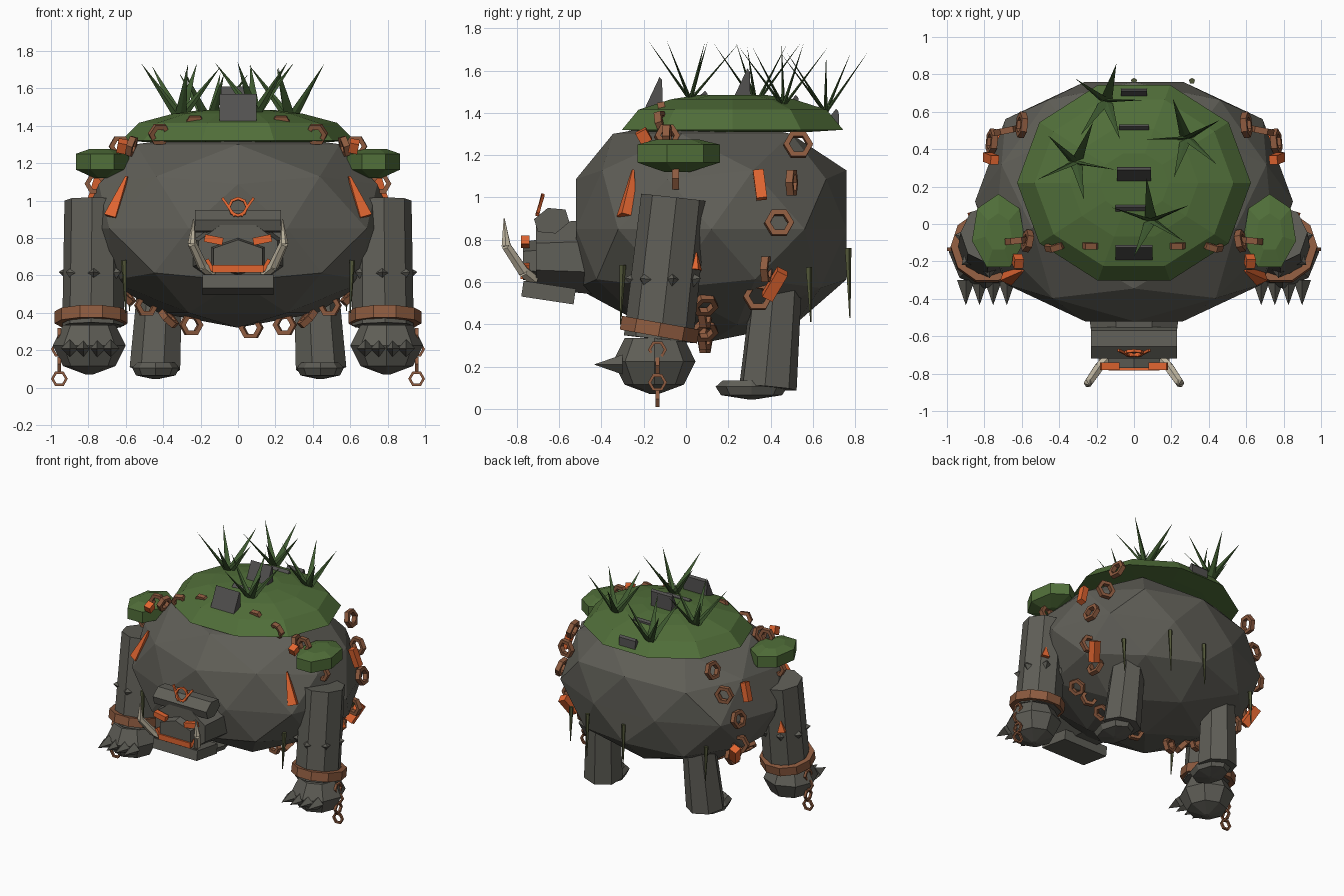
import bpy, bmesh, math, random
from mathutils import Vector, Matrix, Euler

if "Cube" in bpy.data.objects:
    bpy.data.objects.remove(bpy.data.objects["Cube"])

random.seed(4)


def material(name, rgb):
    m = bpy.data.materials.new(name)
    m.diffuse_color = (*rgb, 1)
    m.use_nodes = True
    m.node_tree.nodes["Principled BSDF"].inputs["Base Color"].default_value = m.diffuse_color
    return m


STONE = material("stone grey", (0.115, 0.112, 0.095))
SLATE = material("dark slate", (0.085, 0.082, 0.080))
MOSS = material("moss green", (0.083, 0.16, 0.042))
GRASS = material("grass green", (0.05, 0.105, 0.03))
VINE = material("vine olive", (0.085, 0.095, 0.04))
COPPER = material("rusty copper", (0.27, 0.105, 0.05))
GLOW = material("glowing orange", (0.75, 0.13, 0.03))
BONE = material("tusk bone", (0.55, 0.49, 0.37))


def finish(name, bm, mat, matrix=Matrix()):
    bm.transform(matrix)
    bmesh.ops.recalc_face_normals(bm, faces=bm.faces)
    me = bpy.data.meshes.new(name)
    bm.to_mesh(me)
    bm.free()
    me.materials.append(mat)
    ob = bpy.data.objects.new(name, me)
    bpy.context.collection.objects.link(ob)
    return ob


def place(loc, rot=(0, 0, 0), scale=(1, 1, 1)):
    return Matrix.LocRotScale(Vector(loc), Euler(rot), Vector(scale))


def facing(loc, normal):
    return Matrix.LocRotScale(Vector(loc), Vector(normal).to_track_quat('Z', 'Y'), None)


def stack(name, loc, rx, ry, levels, n, mat, turn=0.0):
    """Faceted lump from stacked polygons; levels are (height, radius factor)."""
    bm = bmesh.new()
    loops = [[bm.verts.new((rx * f * math.cos(turn + 2 * math.pi * i / n),
                            ry * f * math.sin(turn + 2 * math.pi * i / n), z))
              for i in range(n)] for z, f in levels]
    for p, q in zip(loops, loops[1:]):
        for i in range(n):
            j = (i + 1) % n
            bm.faces.new((p[i], p[j], q[j], q[i]))
    bm.faces.new(loops[0])
    bm.faces.new(loops[-1])
    return finish(name, bm, mat, place(loc))


def box(name, loc, dims, mat, rot=(0, 0, 0)):
    bm = bmesh.new()
    bmesh.ops.create_cube(bm, size=1)
    return finish(name, bm, mat, place(loc, rot, dims))


def limb(name, a, b, r1, r2, n, mat):
    """Tapered prism from a to b."""
    a, b = Vector(a), Vector(b)
    bm = bmesh.new()
    bmesh.ops.create_cone(bm, cap_ends=True, segments=n, radius1=r1, radius2=r2,
                          depth=(b - a).length)
    return finish(name, bm, mat, facing((a + b) / 2, b - a))


def ring(name, loc, normal, radius, thick, high, n, mat):
    """Polygonal ring with a square section."""
    bm = bmesh.new()
    loops = []
    for i in range(n):
        t = 2 * math.pi * i / n
        loops.append([bm.verts.new((r * math.cos(t), r * math.sin(t), z))
                      for r, z in ((radius, -high), (radius, high),
                                   (radius - thick, high), (radius - thick, -high))])
    for i in range(n):
        p, q = loops[i], loops[(i + 1) % n]
        for j in range(4):
            k = (j + 1) % 4
            bm.faces.new((p[j], q[j], q[k], p[k]))
    return finish(name, bm, mat, facing(loc, normal))


def link(loc, normal, radius=0.065):
    return ring("chain_link", loc, normal, radius, 0.027, 0.017, 6, COPPER)


# Boulder body: flat at the front and back, broad shoulders under the moss
bm = bmesh.new()
bmesh.ops.create_icosphere(bm, subdivisions=2, radius=1)
bm.transform(Matrix.Rotation(math.pi / 2, 4, 'Z'))
if max(bm.verts, key=lambda v: v.co.y - abs(v.co.z - 0.447) * 9).co.y > 0.88:
    bm.transform(Matrix.Rotation(math.pi, 4, 'Z'))
for v in bm.verts:
    x, y, z = v.co
    wide = 1.28 if 0.7 < z < 0.95 else 1.03 if 0.3 < z < 0.7 else 1
    deep = 1.18 if 0.7 < z < 0.95 else 1
    v.co = (x * 0.85 * wide, max(-0.64, min(0.64, y * 0.75 * deep)), z * 0.53)
finish("body", bm, STONE, place((0, 0.12, 0.85)))

# Moss cap
stack("moss_cap", (0, 0.22, 0), 0.625, 0.55,
      ((1.31, 0.7), (1.32, 1.0), (1.415, 0.85), (1.465, 0.55), (1.485, 0.3)), 10, MOSS)

# Stone wedges along the spine, leaning back
for y, w, base, tip in ((-0.155, 0.1, 1.40, 1.57), (0.06, 0.1, 1.43, 1.505), (0.26, 0.09, 1.44, 1.61),
                        (0.49, 0.08, 1.40, 1.485), (0.68, 0.07, 1.32, 1.42)):
    bm = bmesh.new()
    ends = [[bm.verts.new((x, y + dy, z)) for dy, z in
             ((-0.05, base), (0.03, tip), (0.042, tip - 0.015), (0.045, base))] for x in (-w, w)]
    for e in ends:
        bm.faces.new(e)
    for i in range(4):
        j = (i + 1) % 4
        bm.faces.new((ends[0][i], ends[0][j], ends[1][j], ends[1][i]))
    finish("spine_plate", bm, SLATE)

# Grass tufts with flat blades
for cx, cy, z, turn in ((-0.15, 0.66, 1.40, 1.4), (-0.31, 0.33, 1.44, 1.0),
                        (0.28, 0.46, 1.43, 0.5), (0.09, 0.02, 1.46, 1.75)):
    for i in range(5):
        t = turn + i * 2 * math.pi / 5 + random.uniform(-0.2, 0.2)
        reach = random.uniform(0.2, 0.24)
        bm = bmesh.new()
        base = [bm.verts.new(c) for c in ((0.033, 0, 0), (0, 0.01, 0), (-0.033, 0, 0), (0, -0.01, 0))]
        tip = bm.verts.new((reach * math.cos(t), reach * math.sin(t), random.uniform(0.27, 0.3)))
        bm.faces.new(base)
        for j in range(4):
            bm.faces.new((base[j], base[(j + 1) % 4], tip))
        finish("grass_blade", bm, GRASS, place((cx, cy, z)))

# Head, muzzle, jaw and brow
for name, y, r1, r2, depth, n, flat, z in (("head", -0.56, 0.27, 0.23, 0.3, 8, 0.72, 0.72),
                                           ("muzzle", -0.69, 0.19, 0.15, 0.16, 6, 0.6, 0.70)):
    bm = bmesh.new()
    bmesh.ops.create_cone(bm, cap_ends=True, segments=n, radius1=r1, radius2=r2, depth=depth)
    turn = Matrix.Rotation(math.pi / 8 if n == 8 else 0, 4, 'Z')
    finish(name, bm, STONE, place((0, y, z), (math.pi / 2, 0, 0), (1, flat, 1)) @ turn)
box("jaw", (0, -0.65, 0.55), (0.38, 0.25, 0.075), STONE, (-0.15, 0, 0))
bm = bmesh.new()
bmesh.ops.create_cone(bm, cap_ends=True, segments=6, radius1=0.09, radius2=0.09, depth=0.46)
bm.transform(Matrix.Rotation(math.pi / 2, 4, 'Y') @ Matrix.Rotation(math.pi / 2, 4, 'Z'))
finish("brow", bm, STONE, place((0, -0.635, 0.89), (0.3, 0, 0), (1, 1, 0.7)))
box("mouth_glow", (0, -0.772, 0.635), (0.27, 0.02, 0.042), GLOW)

# Rune on the brow
ring("brow_rune", (0, -0.69, 0.965), (0, -1, 0.25), 0.055, 0.015, 0.008, 8, GLOW)

for s in (-1, 1):
    # Eyes, rune strokes and tusks
    box("eye", (s * 0.13, -0.76, 0.79), (0.1, 0.04, 0.04), GLOW, (0, s * -0.2, 0))
    box("mouth_corner", (s * 0.15, -0.755, 0.655), (0.02, 0.03, 0.07), GLOW, (0, s * 0.5, 0))
    box("rune_stroke", (s * 0.05, -0.69, 0.965), (0.014, 0.014, 0.12), GLOW, (-0.25, s * 0.6, 0))
    path = [(0.14, -0.72, 0.61), (0.19, -0.77, 0.65), (0.245, -0.85, 0.77), (0.238, -0.86, 0.90)]
    path = [(s * x, y, z) for x, y, z in path]
    for a, b, r1, r2 in zip(path, path[1:], (0.03, 0.028, 0.024), (0.028, 0.024, 0.003)):
        limb("tusk", a, b, r1, r2, 6, BONE)

    # Shoulder moss and arm
    stack("shoulder_moss", (s * 0.725, -0.045, 0), 0.145, 0.205,
          ((1.12, 0.3), (1.165, 1.0), (1.25, 1.0), (1.275, 0.5)), 7, MOSS, 0.5 * math.pi)
    limb("arm", (s * 0.77, -0.055, 1.0), (s * 0.775, -0.13, 0.33), 0.158, 0.165, 8, STONE)
    for i in range(7):
        t = i * 2 * math.pi / 7 - math.pi / 2
        d = Vector((math.cos(t), math.sin(t), 0.15))
        c = Vector((s * 0.773, -0.1, 0.59))
        limb("arm_spike", c + d * 0.14, c + d * 0.19, 0.04, 0, 4, STONE)

    # Cuff, fist and claws
    ring("cuff", (s * 0.785, -0.125, 0.375), (0, 0.18, 1), 0.195, 0.04, 0.033, 10, COPPER)
    stack("fist", (s * 0.795, -0.15, 0), 0.195, 0.195,
          ((0.07, 0.1), (0.115, 0.72), (0.225, 1.0), (0.335, 0.72)), 8, STONE)
    for i in range(4):
        x = s * (0.68 + 0.073 * i)
        limb("claw", (x, -0.30, 0.21), (x, -0.435, 0.21), 0.047, 0, 4, STONE)

    # Chain hanging from the cuff
    for z, n in ((0.28, (1, 0, 0)), (0.205, (0, 1, 0)), (0.125, (1, 0, 0)), (0.047, (0, 1, 0))):
        ring("pendant_link", (s * 0.955, -0.135, z), n, 0.045, 0.015, 0.009, 6, COPPER)

    # Hind leg and foot
    limb("hind_leg", (s * 0.41, 0.43, 0.62), (s * 0.44, 0.385, 0.1), 0.12, 0.14, 7, STONE)
    stack("hind_foot", (s * 0.44, 0.31, 0), 0.125, 0.17,
          ((0.045, 0.1), (0.065, 0.85), (0.105, 1.0), (0.135, 0.8)), 8, STONE)

    # Glowing crystals
    limb("chest_crystal", (s * 0.675, -0.285, 0.91), (s * 0.595, -0.25, 1.13), 0.048, 0.008, 4, GLOW)
    box("shoulder_crystal", (s * 0.62, -0.2, 1.29), (0.05, 0.055, 0.06), GLOW, (0.5, 0.2, 0))
    box("flank_crystal", (s * 0.765, 0.35, 1.06), (0.045, 0.05, 0.14), GLOW, (0.12, s * -0.3, 0))
    box("hip_crystal", (s * 0.715, 0.42, 0.59), (0.06, 0.055, 0.15), GLOW, (-0.5, s * 0.4, 0))
    limb("arm_crystal", (s * 0.855, 0.04, 0.66), (s * 0.85, 0.05, 0.74), 0.04, 0.004, 4, GLOW)

    # Flank chain
    for x, y, z, flat in ((0.60, 0.53, 1.25, 1), (0.68, 0.50, 1.07, 0), (0.76, 0.44, 0.88, 1),
                          (0.73, 0.38, 0.66, 0), (0.64, 0.34, 0.53, 1)):
        link((s * x, y, z), (s, 0.1, 0.25) if flat else (0.2 * s, 1, 0), 0.07)
    # Shoulder chain and links sunk in the cap
    for p, n in (((0.63, -0.09, 1.29), (0.1, 1, 0)), ((0.57, -0.09, 1.29), (1, 0.2, 0.3)),
                 ((0.76, -0.05, 1.09), (0, 1, 0)),
                 ((0.42, -0.115, 1.355), (0.3, 1, 0.3)), ((0.23, -0.11, 1.40), (0, 1, 0.2))):
        link((s * p[0], p[1], p[2]), (s * n[0], n[1], n[2]), 0.06)
    # Chain slung under the belly
    for i, (x, z) in enumerate(((0.60, 0.49), (0.49, 0.44), (0.37, 0.37), (0.25, 0.335))):
        link((s * x, 0.09, z), (s * 0.3, 1, 0) if i % 2 else (s * 0.7, 0.2, -0.7), 0.063)

    # Side vines
    limb("vine", (s * 0.61, -0.3, 0.68), (s * 0.60, -0.31, 0.40), 0.017, 0.003, 5, VINE)
    limb("vine", (s * 0.58, 0.58, 0.67), (s * 0.58, 0.59, 0.41), 0.017, 0.003, 5, VINE)

# Lowest belly link
link((0.07, 0.09, 0.32), (0.3, 1, 0))

# Back vines
for x in (0, 0.31):
    limb("vine", (x, 0.765, 0.76), (x, 0.775, 0.43), 0.017, 0.003, 5, VINE)
